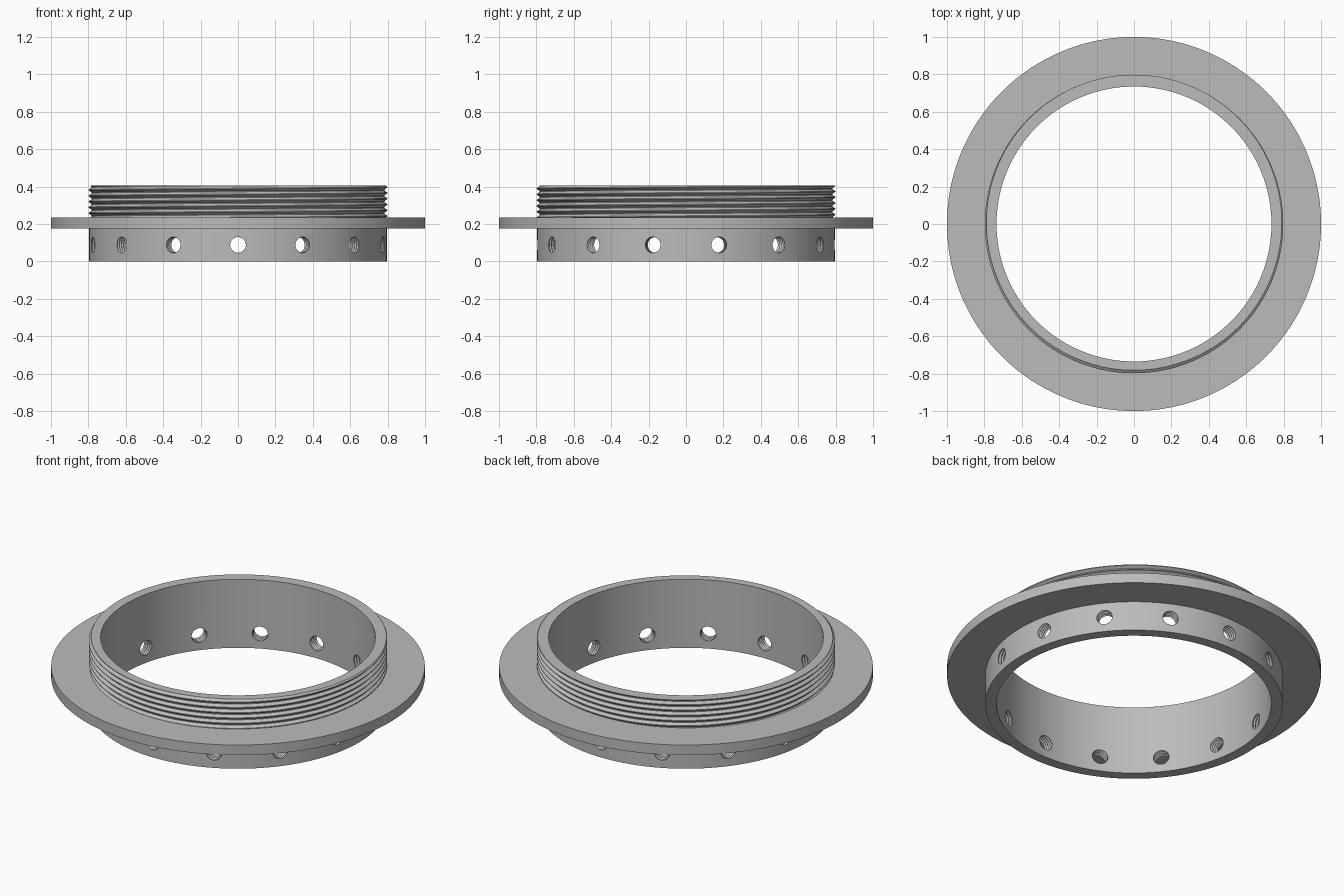
import bpy, bmesh, math
from mathutils import Matrix

cube = bpy.data.objects.get("Cube")
if cube:
    bpy.data.objects.remove(cube, do_unlink=True)

BORE, BODY, FLANGE = 0.735, 0.796, 1.0
FLANGE_LOW, FLANGE_TOP, TOP = 0.175, 0.235, 0.405
PITCH, ROOT, CREST = 0.031, 0.782, 0.798
HOLES, HOLE_Z = 14, 0.088
TAU = math.tau

metal = bpy.data.materials.new("grey metal")
metal.use_nodes = True
grey = (0.5, 0.5, 0.5, 1)
metal.diffuse_color = grey
metal.node_tree.nodes["Principled BSDF"].inputs["Base Color"].default_value = grey


def lathe(bm, column, steps, matrix=Matrix()):
    """Sweep the closed (radius, height) outline column(angle) around z."""
    cols = []
    for i in range(steps + 1):
        a = TAU * i / steps
        cols.append([bm.verts.new(matrix @ Matrix.Rotation(a, 4, 'Z') @ Matrix.Translation((r, 0, z)).translation)
                     for r, z in column(a)])
    for c, d in zip(cols, cols[1:]):
        for j in range(len(c)):
            k = (j + 1) % len(c)
            bm.faces.new((c[j], d[j], d[k], c[k]))


def finish(bm, name):
    bmesh.ops.remove_doubles(bm, verts=bm.verts, dist=1e-5)
    bmesh.ops.recalc_face_normals(bm, faces=bm.faces)
    mesh = bpy.data.meshes.new(name)
    bm.to_mesh(mesh)
    bm.free()
    mesh.materials.append(metal)
    obj = bpy.data.objects.new(name, mesh)
    bpy.context.collection.objects.link(obj)
    return obj


# Ring outline: bore, lower collar, flange, then a helical thread up to the rim
def ring_column(angle):
    turn = angle / TAU - 0.25
    pts = [(BORE, 0), (BODY, 0), (BODY, FLANGE_LOW),
           (FLANGE, FLANGE_LOW), (FLANGE, FLANGE_TOP)]
    for k in range(-8, 3):
        for offset in (-0.06, 0.06, 0.44, 0.56):
            z = TOP + PITCH * (k + offset + turn)
            z = min(max(z, FLANGE_TOP), TOP)
            u = (z - TOP) / PITCH - turn
            ridge = abs(u % 1 - 0.5) * 2
            ridge = min(max((ridge - 0.12) / 0.76, 0), 1)
            pts.append((ROOT + (CREST - ROOT) * ridge, z))
    return pts + [(BORE, TOP)]


bm = bmesh.new()
lathe(bm, ring_column, 180)
ring = finish(bm, "threaded_flange_ring")


# Grooved cutter for the tapped radial holes
def tap_column(angle):
    start, step, count = 0.705, 0.0075, 17
    pts = [(0.0, start)]
    pts += [(0.048 if i % 2 else 0.042, start + step * i) for i in range(count)]
    return pts + [(0.0, start + step * (count - 1))]


bm = bmesh.new()
for i in range(HOLES):
    spin = Matrix.Rotation(TAU * i / HOLES, 4, 'Z')
    aim = Matrix.Rotation(math.pi / 2, 4, 'X')
    lathe(bm, tap_column, 28, Matrix.Translation((0, 0, HOLE_Z)) @ spin @ aim)
cutter = finish(bm, "hole_cutter")
cutter.hide_render = True

# Cut the holes, then shade the round walls smooth
cut = ring.modifiers.new("tapped holes", 'BOOLEAN')
cut.operation = 'DIFFERENCE'
cut.solver = 'EXACT'
cut.object = cutter
bpy.ops.object.select_all(action='DESELECT')
ring.select_set(True)
bpy.context.view_layer.objects.active = ring
bpy.ops.object.modifier_apply(modifier=cut.name)
bpy.data.objects.remove(cutter, do_unlink=True)
bpy.ops.object.shade_smooth_by_angle(angle=math.radians(30))
